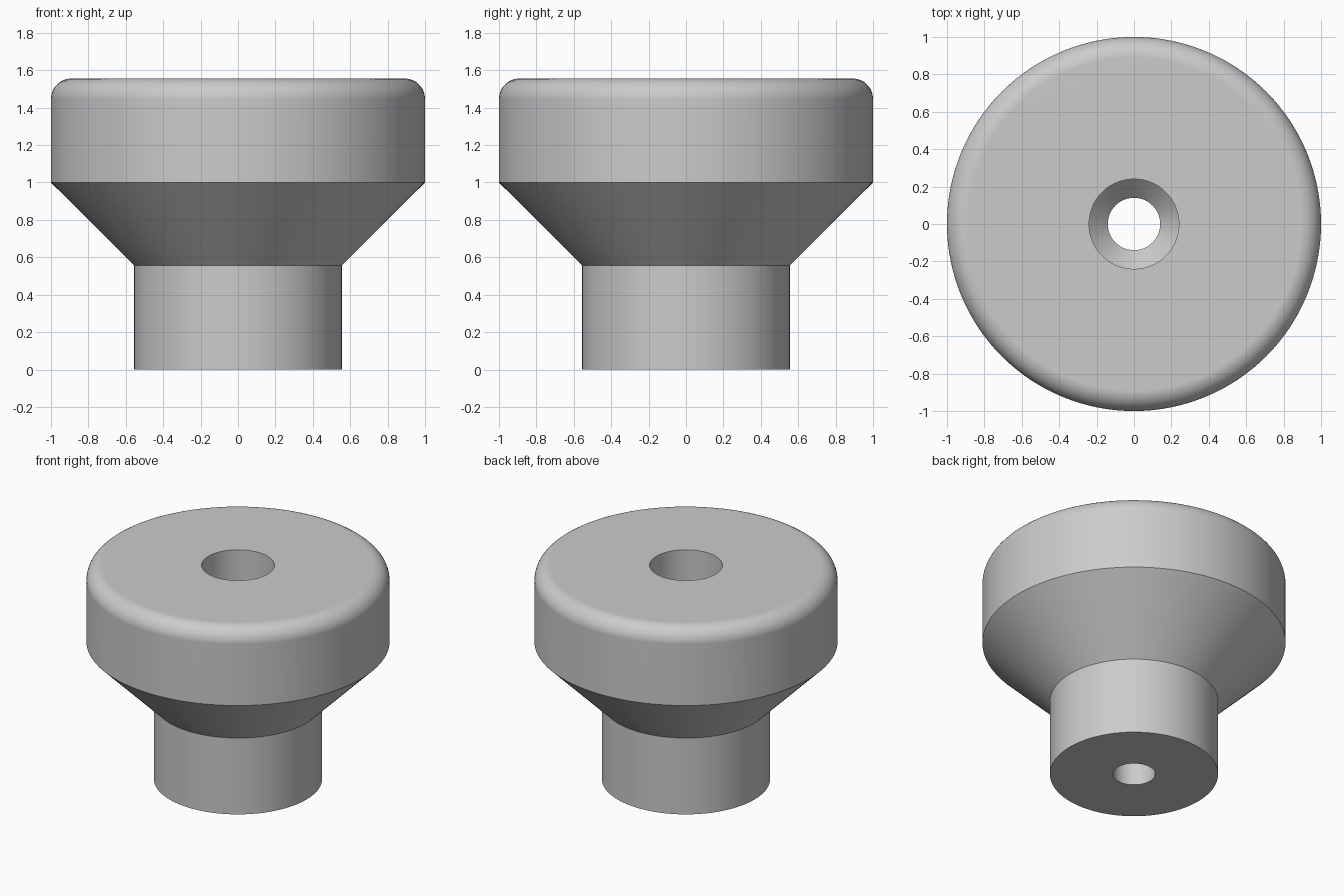
import bpy
import bmesh
from math import cos, sin, pi, radians
from mathutils import Matrix, Vector

default_cube = bpy.data.objects.get("Cube")
if default_cube:
    bpy.data.objects.remove(default_cube, do_unlink=True)

SEGMENTS = 128
HEIGHT = 1.556
HEAD_R, STEM_R = 1.0, 0.555
FILLET = 0.11
BORE_R, HOLE_R = 0.24, 0.14
SEAT_Z = 0.9          # lower end of the wide bore

# Single grey material
grey = bpy.data.materials.new("light grey")
grey.use_nodes = True
colour = (0.6, 0.6, 0.6, 1)
grey.diffuse_color = colour
grey.node_tree.nodes["Principled BSDF"].inputs["Base Color"].default_value = colour

# Closed half section: stem, flared neck, head with rounded rim, stepped bore
profile = [(HOLE_R, 0), (STEM_R, 0), (STEM_R, 0.556), (HEAD_R, 1.0)]
for i in range(13):
    a = pi / 2 * i / 12
    profile.append((HEAD_R - FILLET + FILLET * cos(a),
                    HEIGHT - FILLET + FILLET * sin(a)))
profile += [(BORE_R, HEIGHT), (BORE_R, SEAT_Z),
            (HOLE_R, SEAT_Z - (BORE_R - HOLE_R))]

# Revolve the section about the vertical axis
bm = bmesh.new()
verts = [bm.verts.new((r, 0, z)) for r, z in profile]
edges = [bm.edges.new((v, verts[(i + 1) % len(verts)])) for i, v in enumerate(verts)]
bmesh.ops.spin(bm, geom=verts + edges, cent=Vector(), axis=Vector((0, 0, 1)),
               angle=2 * pi, steps=SEGMENTS, use_merge=False)
bmesh.ops.remove_doubles(bm, verts=bm.verts, dist=1e-4)
bmesh.ops.recalc_face_normals(bm, faces=bm.faces)

mesh = bpy.data.meshes.new("knob_body")
bm.to_mesh(mesh)
bm.free()
mesh.materials.append(grey)
knob = bpy.data.objects.new("knob_body", mesh)
bpy.context.collection.objects.link(knob)

# Smooth walls, crisp corners, flat end faces
bpy.ops.object.select_all(action='DESELECT')
knob.select_set(True)
bpy.context.view_layer.objects.active = knob
bpy.ops.object.shade_smooth_by_angle(angle=radians(30))
weighted = knob.modifiers.new("flat_ends", 'WEIGHTED_NORMAL')
weighted.keep_sharp = True
